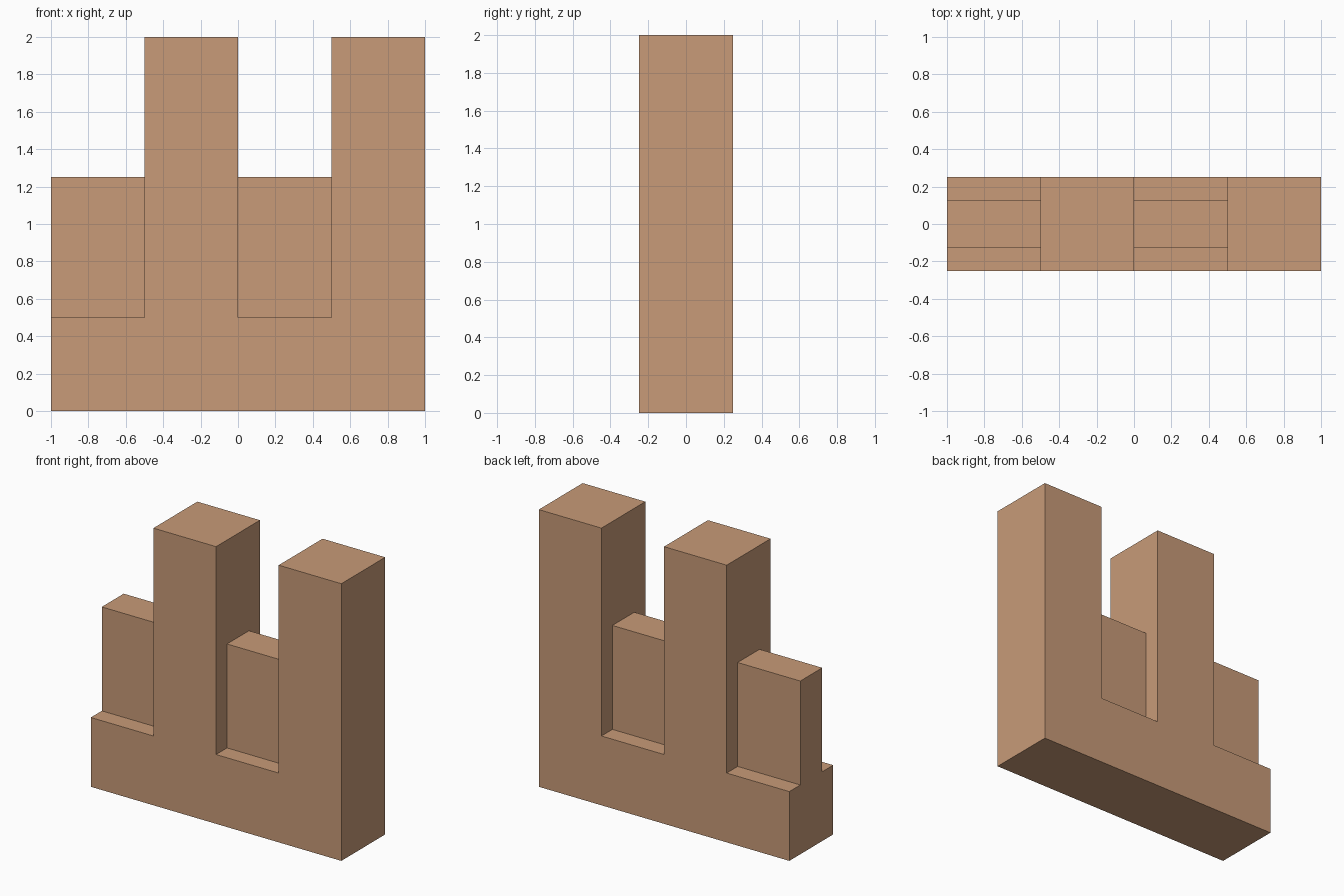
import bpy
import bmesh

if "Cube" in bpy.data.objects:
    bpy.data.objects.remove(bpy.data.objects["Cube"])

# One flat clay colour
clay = bpy.data.materials.new("clay_brown")
clay.diffuse_color = (0.578, 0.328, 0.188, 1.0)
clay.use_nodes = True
clay.node_tree.nodes["Principled BSDF"].inputs["Base Color"].default_value = clay.diffuse_color


def extrude_profile(name, profile, depth):
    """Extrude an x/z outline symmetrically along y."""
    bm = bmesh.new()
    face = bm.faces.new([bm.verts.new((x, -depth / 2, z)) for x, z in profile])
    new = bmesh.ops.extrude_face_region(bm, geom=[face])["geom"]
    bmesh.ops.translate(bm, vec=(0, depth, 0),
                        verts=[v for v in new if isinstance(v, bmesh.types.BMVert)])
    bmesh.ops.recalc_face_normals(bm, faces=bm.faces[:])
    mesh = bpy.data.meshes.new(name)
    bm.to_mesh(mesh)
    bm.free()
    mesh.materials.append(clay)
    obj = bpy.data.objects.new(name, mesh)
    bpy.context.collection.objects.link(obj)
    return obj


# Low base wall with two tall square pillars, as a single outline
extrude_profile("base_and_pillars", [
    (-1, 0), (1, 0), (1, 2), (0.5, 2), (0.5, 0.5),
    (0, 0.5), (0, 2), (-0.5, 2), (-0.5, 0.5), (-1, 0.5)], 0.5)

# Thin parapet panels standing in the gaps
for i, x in enumerate((-1.0, 0.0)):
    extrude_profile(f"parapet_panel_{i + 1}", [
        (x, 0.5), (x + 0.5, 0.5), (x + 0.5, 1.25), (x, 1.25)], 0.25)
